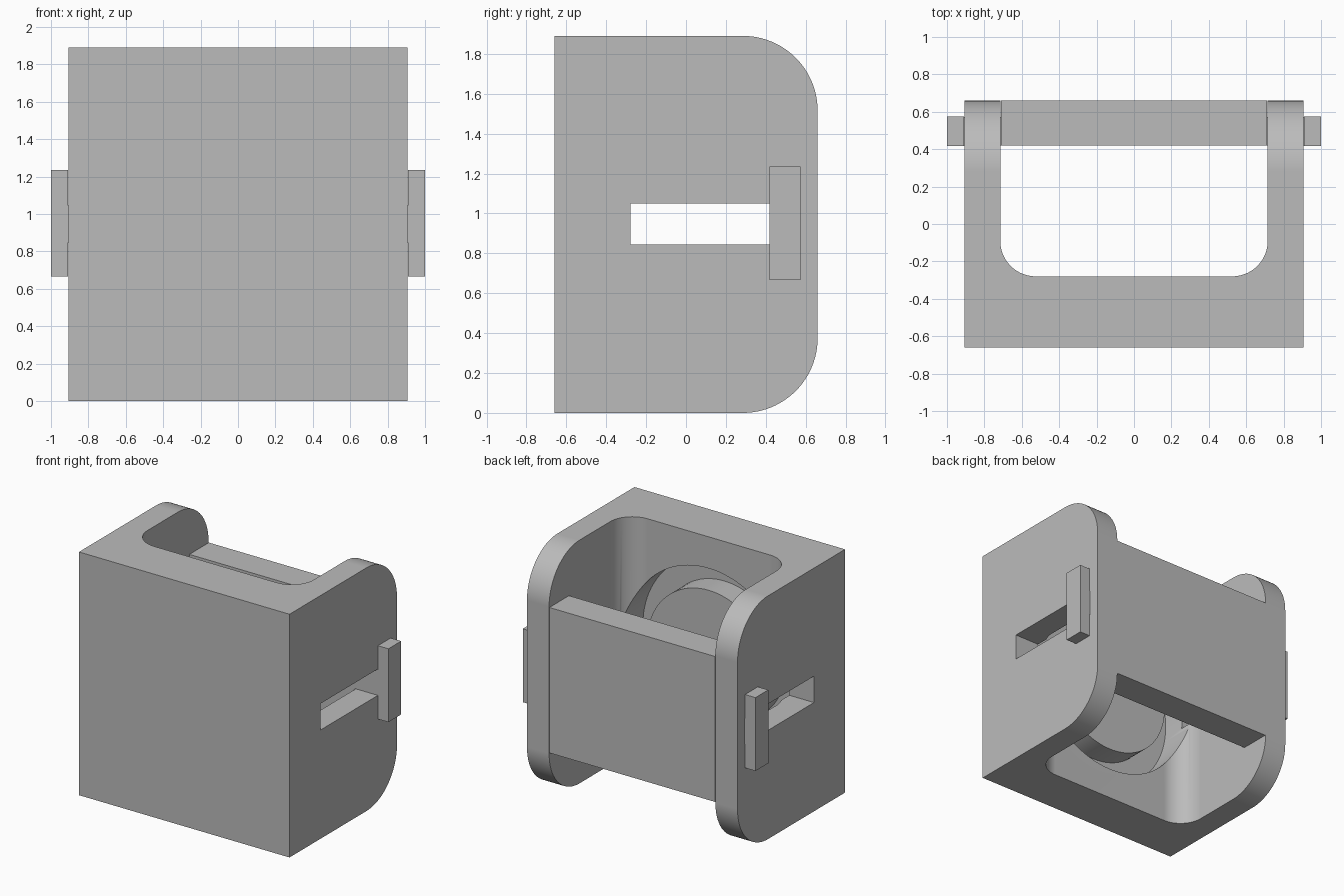
import bpy, bmesh, math
from mathutils import Vector

cube = bpy.data.objects.get("Cube")
if cube:
    bpy.data.objects.remove(cube, do_unlink=True)

grey = bpy.data.materials.new("plain grey")
grey.use_nodes = True
COLOR = (0.5, 0.5, 0.5, 1)
grey.diffuse_color = COLOR
grey.node_tree.nodes["Principled BSDF"].inputs["Base Color"].default_value = COLOR

MID = 0.945      # mid height
HALF = 0.905     # half width of the housing
INNER = 0.715    # half width of the cavity
WALL = -0.28     # inner face of the front wall


def prism(name, outline, depth, to_point):
    """Extrude a 2D outline between two depths; to_point maps (a, b, d) to space."""
    bm = bmesh.new()
    face = bm.faces.new([bm.verts.new(to_point(a, b, depth[0])) for a, b in outline])
    shift = Vector(to_point(0, 0, depth[1])) - Vector(to_point(0, 0, depth[0]))
    top = bmesh.ops.extrude_face_region(bm, geom=[face])["geom"]
    bmesh.ops.translate(bm, vec=shift, verts=[v for v in top if isinstance(v, bmesh.types.BMVert)])
    bmesh.ops.recalc_face_normals(bm, faces=bm.faces)
    mesh = bpy.data.meshes.new(name)
    bm.to_mesh(mesh)
    bm.free()
    mesh.materials.append(grey)
    obj = bpy.data.objects.new(name, mesh)
    bpy.context.collection.objects.link(obj)
    return obj


def along_x(a, b, d): return (d, a, b)
def along_y(a, b, d): return (a, d, b)
def along_z(a, b, d): return (a, b, d)


def arc(cx, cy, r, start, end, steps=24):
    return [(cx + r * math.cos(t), cy + r * math.sin(t))
            for t in (math.radians(start + (end - start) * i / steps) for i in range(steps + 1))]


def circle(r):
    return arc(0, MID, r, 0, 360, 96)[:-1]


def box(name, x, y, z):
    return prism(name, [(y[0], z[0]), (y[1], z[0]), (y[1], z[1]), (y[0], z[1])], x, along_x)


def activate(obj):
    bpy.ops.object.select_all(action="DESELECT")
    obj.select_set(True)
    bpy.context.view_layer.objects.active = obj


def combine(obj, other, operation):
    activate(obj)
    mod = obj.modifiers.new("cut", "BOOLEAN")
    mod.operation, mod.solver, mod.object = operation, "EXACT", other
    bpy.ops.object.modifier_apply(modifier=mod.name)
    bpy.data.objects.remove(other, do_unlink=True)


def smooth(obj):
    activate(obj)
    bpy.ops.object.shade_smooth_by_angle(angle=math.radians(30))
    mod = obj.modifiers.new("clean normals", "WEIGHTED_NORMAL")
    mod.keep_sharp = True


# Housing: side profile with rounded back corners
R = 0.375
side = [(-0.66, 0)] + arc(0.66 - R, R, R, -90, 0) + arc(0.66 - R, 1.89 - R, R, 0, 90) + [(-0.66, 1.89)]
housing = prism("housing", side, (-HALF, HALF), along_x)

# Open cavity with rounded front corners
r = 0.19
cavity = [(INNER, 1)] + [(-INNER, 1)] + arc(-INNER + r, WALL + r, r, 180, 270) + arc(INNER - r, WALL + r, r, 270, 360)
combine(housing, prism("cavity_cutter", cavity, (-0.5, 2.5), along_z), "DIFFERENCE")

# Round recess in the front wall and slots through both cheeks
combine(housing, prism("recess_cutter", circle(0.70), (WALL - 0.19, 0), along_y), "DIFFERENCE")
combine(housing, box("slot_cutter", (-1.2, 1.2), (WALL + 0.001, 0.575), (0.845, 1.05)), "DIFFERENCE")
smooth(housing)

# Round boss standing in the recess
smooth(prism("recess_boss", circle(0.53), (WALL - 0.2, WALL), along_y))

# Back plate between the cheeks
box("back_plate", (-INNER + 0.003, INNER - 0.003), (0.42, 0.66), (R + 0.005, 1.89 - R - 0.005))

# Tabs through the slots ending in upright keys
for label, s in (("left", 1), ("right", -1)):
    tab = box(label + "_key", sorted((s * 0.91, s)), (0.418, 0.575), (0.665, 1.235))
    combine(tab, box("tab", sorted((s * 0.7, s * 0.95)), (0.42, 0.573), (0.848, 1.047)), "UNION")
